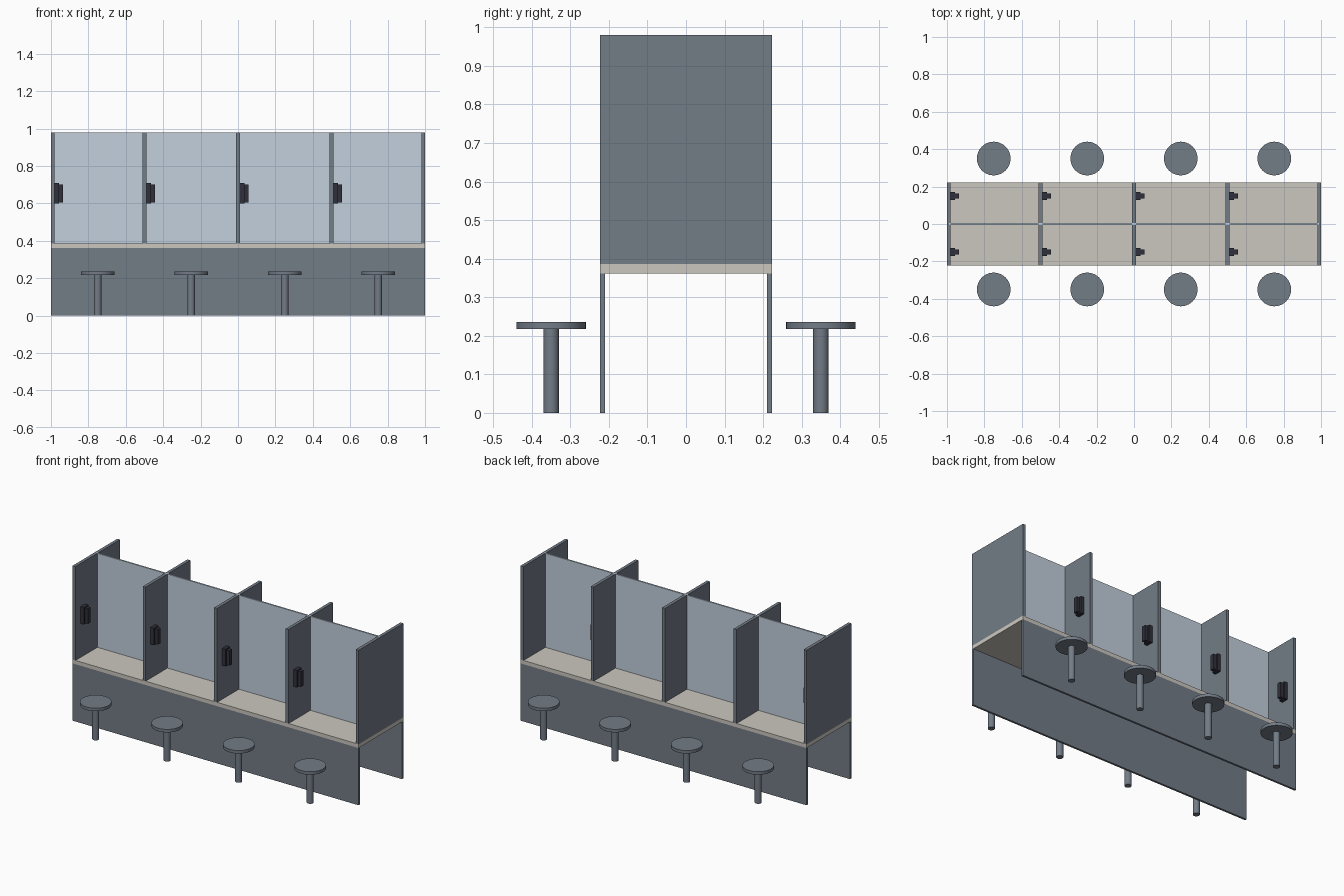
import bpy
from math import radians

default_cube = bpy.data.objects.get("Cube")
if default_cube:
    bpy.data.objects.remove(default_cube, do_unlink=True)


def material(name, r, g, b):
    mat = bpy.data.materials.new(name)
    mat.use_nodes = True
    mat.diffuse_color = (r, g, b, 1)
    bsdf = next(n for n in mat.node_tree.nodes if n.type == 'BSDF_PRINCIPLED')
    bsdf.inputs["Base Color"].default_value = (r, g, b, 1)
    return mat


SLATE = material("slate_laminate", 0.17, 0.20, 0.24)
STONE = material("beige_counter", 0.60, 0.57, 0.52)
PANE = material("pale_blue_pane", 0.54, 0.63, 0.72)
DARK = material("dark_plastic", 0.03, 0.03, 0.045)


def box(name, x, y, z, mat):
    """Box spanning the given (low, high) range on each axis."""
    spans = (x, y, z)
    bpy.ops.mesh.primitive_cube_add(size=1, location=[(a + b) / 2 for a, b in spans])
    obj = bpy.context.object
    obj.name = name
    obj.scale = [b - a for a, b in spans]
    bpy.ops.object.transform_apply(location=False, rotation=False, scale=True)
    obj.data.materials.append(mat)
    return obj


def cylinder(name, x, y, z, radius, mat):
    low, high = z
    bpy.ops.mesh.primitive_cylinder_add(vertices=48, radius=radius, depth=high - low,
                                        location=(x, y, (low + high) / 2))
    obj = bpy.context.object
    obj.name = name
    obj.data.materials.append(mat)
    bpy.ops.object.shade_smooth_by_angle(angle=radians(40))
    return obj


HALF_DEPTH = 0.223
COUNTER_BOTTOM, COUNTER_TOP, TOP = 0.362, 0.386, 0.98
PANEL = 0.02
STOOL_Y, PHONE_Y = 0.35, 0.15

# Counter and the pane between the two rows of booths
box("countertop", (-1, 1), (-HALF_DEPTH, HALF_DEPTH), (COUNTER_BOTTOM, COUNTER_TOP), STONE)
box("centre_pane", (-0.99, 0.99), (-0.005, 0.005), (COUNTER_TOP, TOP), PANE)

# Upright dividers
dividers = [-0.99, -0.5, 0, 0.5, 0.99]
for i, x in enumerate(dividers):
    box(f"divider_{i + 1}", (x - PANEL / 2, x + PANEL / 2),
        (-HALF_DEPTH, HALF_DEPTH), (COUNTER_TOP, TOP), SLATE)

for side, s in (("front", -1), ("back", 1)):
    # Skirt panel below the counter
    outer, inner = s * HALF_DEPTH, s * (HALF_DEPTH - 0.013)
    box(f"{side}_skirt", (-1, 1), sorted((outer, inner)), (0, COUNTER_BOTTOM), SLATE)

    for i, x in enumerate(dividers[:-1]):
        # Wall handset: cradle with a narrower receiver on it
        wall, y = x + PANEL / 2, s * PHONE_Y
        box(f"{side}_phone_cradle_{i + 1}", (wall - 0.004, wall + 0.024),
            (y - 0.022, y + 0.022), (0.60, 0.708), DARK)
        box(f"{side}_phone_receiver_{i + 1}", (wall + 0.023, wall + 0.045),
            (y - 0.013, y + 0.013), (0.606, 0.702), DARK)

        # Round stool
        stool_x = -0.75 + 0.5 * i
        cylinder(f"{side}_stool_post_{i + 1}", stool_x, s * STOOL_Y, (0, 0.217), 0.02, SLATE)
        cylinder(f"{side}_stool_seat_{i + 1}", stool_x, s * STOOL_Y, (0.217, 0.236), 0.09, SLATE)
